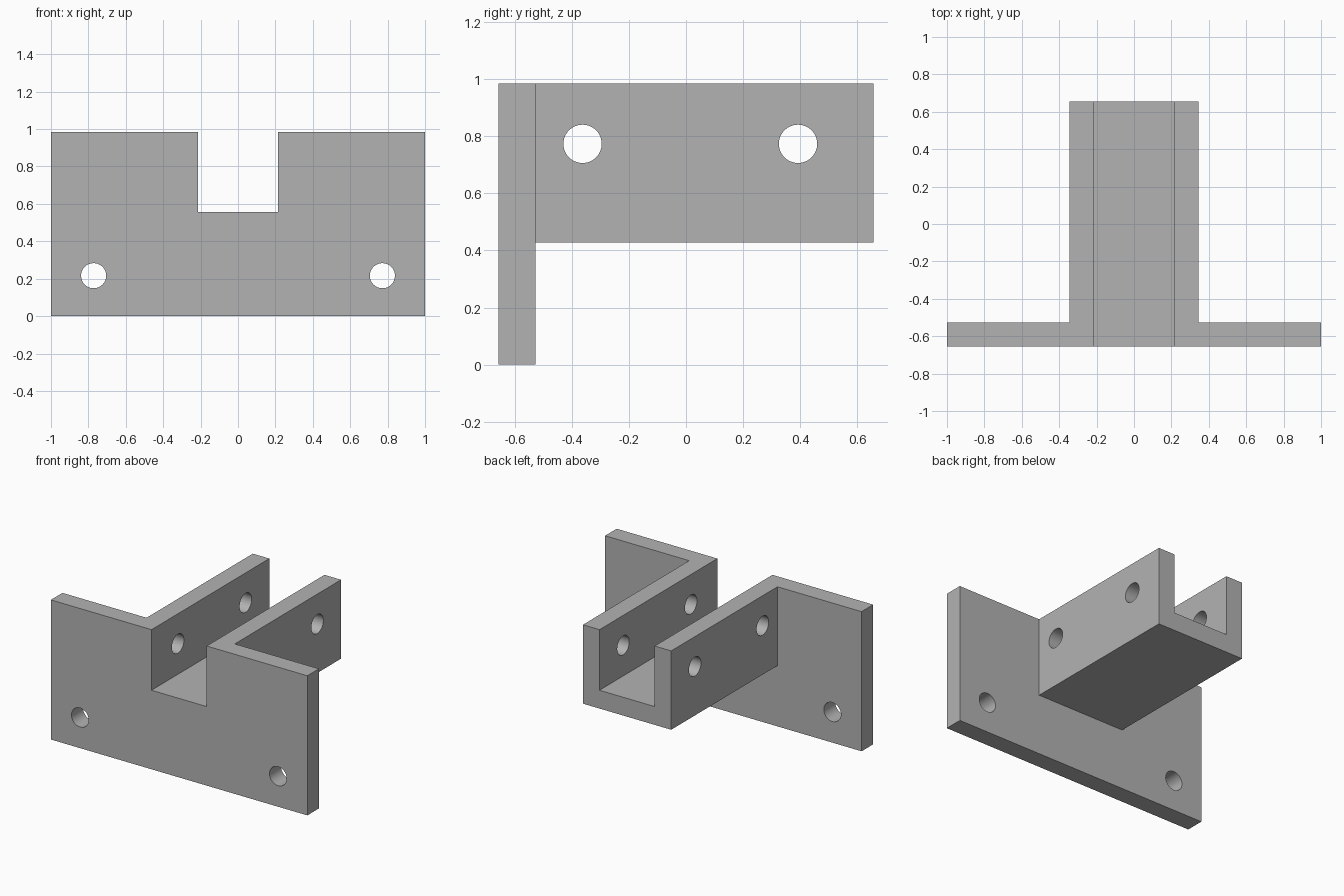
import bpy
from math import pi

cube = bpy.data.objects.get("Cube")
if cube:
    bpy.data.objects.remove(cube, do_unlink=True)

WIDTH, HEIGHT, DEPTH = 2.0, 0.984, 1.312
FRONT, BACK = -DEPTH / 2, DEPTH / 2
WALL = 0.129            # thickness of plate, channel walls and floor
ARM_HALF = 0.344        # half the outer width of the channel
ARM_BOTTOM = 0.428
HOLE_RADIUS = 0.067

grey = bpy.data.materials.new("plain grey")
grey.use_nodes = True
grey.diffuse_color = (0.45, 0.45, 0.45, 1)
grey.node_tree.nodes["Principled BSDF"].inputs["Base Color"].default_value = grey.diffuse_color


def box(name, low, high):
    centre = [(a + b) / 2 for a, b in zip(low, high)]
    bpy.ops.mesh.primitive_cube_add(size=1, location=centre)
    obj = bpy.context.object
    obj.name = name
    obj.scale = [b - a for a, b in zip(low, high)]
    bpy.ops.object.transform_apply(location=True, rotation=True, scale=True)
    obj.data.materials.append(grey)
    return obj


def drill(name, location, rotation, length):
    bpy.ops.mesh.primitive_cylinder_add(vertices=64, radius=HOLE_RADIUS, depth=length,
                                        location=location, rotation=rotation)
    obj = bpy.context.object
    obj.name = name
    obj.data.materials.append(grey)
    return obj


def combine(target, tool, operation):
    mod = target.modifiers.new(tool.name, 'BOOLEAN')
    mod.operation, mod.solver, mod.object = operation, 'EXACT', tool
    bpy.context.view_layer.objects.active = target
    bpy.ops.object.modifier_apply(modifier=mod.name)
    bpy.data.objects.remove(tool, do_unlink=True)


# Mounting plate with the arm reaching back from it
bracket = box("mounting_bracket", (-WIDTH / 2, FRONT, 0), (WIDTH / 2, FRONT + WALL, HEIGHT))
arm = box("channel_arm", (-ARM_HALF, FRONT + WALL / 2, ARM_BOTTOM), (ARM_HALF, BACK, HEIGHT))
combine(bracket, arm, 'UNION')

# Open channel through plate and arm
inner = ARM_HALF - WALL
slot = box("channel_slot", (-inner, FRONT - 1, ARM_BOTTOM + WALL), (inner, BACK + 1, HEIGHT + 1))
combine(bracket, slot, 'DIFFERENCE')

# Screw holes in the plate
for x in (-0.772, 0.772):
    combine(bracket, drill("plate_drill", (x, FRONT + WALL / 2, 0.216), (pi / 2, 0, 0), 0.4), 'DIFFERENCE')

# Cross holes through both channel walls
for y in (-0.362, 0.392):
    combine(bracket, drill("wall_drill", (0, y, 0.773), (0, pi / 2, 0), 1.2), 'DIFFERENCE')

bpy.ops.object.select_all(action='DESELECT')
bracket.select_set(True)
bpy.context.view_layer.objects.active = bracket
bpy.ops.object.shade_smooth_by_angle()
